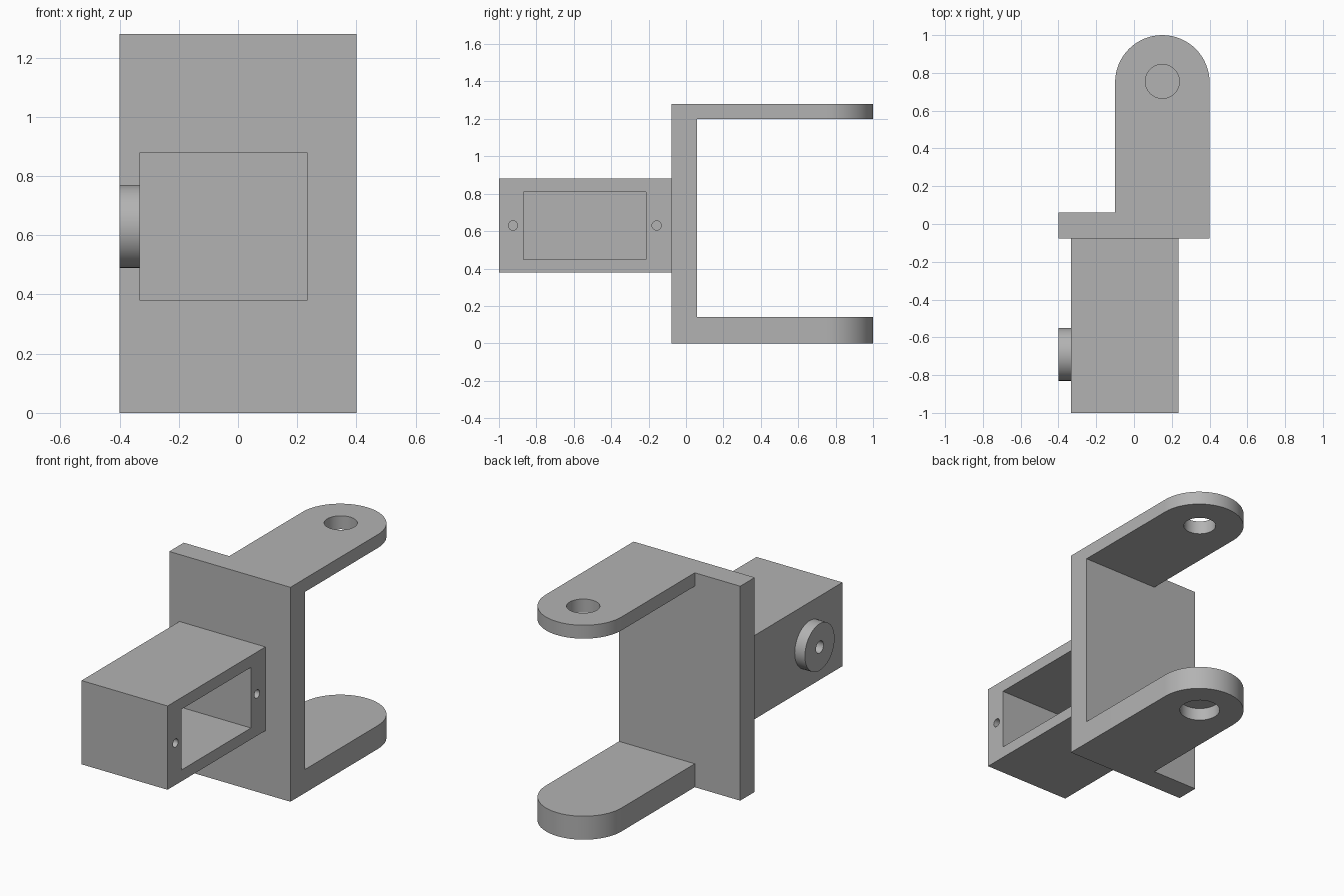
import bpy
import bmesh
from math import pi, cos, sin, radians
from mathutils import Matrix

default = bpy.data.objects.get("Cube")
if default:
    bpy.data.objects.remove(default)

GREY = (0.45, 0.45, 0.45, 1.0)
grey = bpy.data.materials.new("plain grey")
grey.use_nodes = True
grey.diffuse_color = GREY
grey.node_tree.nodes["Principled BSDF"].inputs["Base Color"].default_value = GREY


def add_object(name, bm):
    bmesh.ops.recalc_face_normals(bm, faces=bm.faces)
    mesh = bpy.data.meshes.new(name)
    bm.to_mesh(mesh)
    bm.free()
    mesh.materials.append(grey)
    obj = bpy.data.objects.new(name, mesh)
    bpy.context.collection.objects.link(obj)
    return obj


def box(name, x, y, z):
    """Box from (min, max) pairs."""
    bm = bmesh.new()
    bmesh.ops.create_cube(bm, size=1)
    for v in bm.verts:
        v.co = [(lo + hi) / 2 + c * (hi - lo) for c, (lo, hi) in zip(v.co, (x, y, z))]
    return add_object(name, bm)


def cylinder(name, centre, radius, depth, axis="Z", sides=48):
    bm = bmesh.new()
    turn = Matrix.Rotation(pi / 2, 4, "Y") if axis == "X" else Matrix()
    bmesh.ops.create_cone(bm, cap_ends=True, segments=sides, radius1=radius,
                          radius2=radius, depth=depth,
                          matrix=Matrix.Translation(centre) @ turn)
    return add_object(name, bm)


def arm(name, z0, z1):
    """Straight bar with a half-round end, extruded upwards."""
    steps = 32
    outline = [(ARM_X - ARM_R, PLATE_BACK), (ARM_X + ARM_R, PLATE_BACK)]
    outline += [(ARM_X + ARM_R * cos(pi * i / steps), ARM_Y + ARM_R * sin(pi * i / steps))
                for i in range(steps + 1)]
    bm = bmesh.new()
    face = bm.faces.new([bm.verts.new((x, y, z0)) for x, y in outline])
    new = bmesh.ops.extrude_face_region(bm, geom=[face])["geom"]
    bmesh.ops.translate(bm, vec=(0, 0, z1 - z0),
                        verts=[g for g in new if isinstance(g, bmesh.types.BMVert)])
    return add_object(name, bm)


def finish(obj, cutters=()):
    """Cut the openings, apply them and smooth the round walls."""
    bpy.ops.object.select_all(action="DESELECT")
    bpy.context.view_layer.objects.active = obj
    obj.select_set(True)
    for cutter in cutters:
        mod = obj.modifiers.new("cut", "BOOLEAN")
        mod.operation = "DIFFERENCE"
        mod.solver = "EXACT"
        mod.object = cutter
        bpy.ops.object.modifier_apply(modifier=mod.name)
        bpy.data.objects.remove(cutter)
    bpy.ops.object.shade_smooth_by_angle(angle=radians(30))


PLATE_FRONT, PLATE_BACK = -0.077, 0.06
ARM_X, ARM_Y, ARM_R = 0.15, 0.75, 0.25
HOUSING_X = (-0.333, 0.235)
MID_Z, STUB_Y = 0.63, -0.69

# Upright plate
finish(box("plate", (-0.4, 0.4), (PLATE_FRONT, PLATE_BACK), (0, 1.28)))

# Upper arm with a through hole
finish(arm("upper_arm", 1.2, 1.28),
       [cylinder("upper_hole", (ARM_X, ARM_Y + 0.005, 1.24), 0.09, 0.3)])

# Lower arm with a blind recess underneath
finish(arm("lower_arm", 0, 0.14),
       [cylinder("lower_recess", (ARM_X, ARM_Y + 0.005, 0), 0.112, 0.15)])

# Hollow housing, open on its left, with two screw holes beside the opening
screws = [cylinder("screw_hole", (HOUSING_X[1], y, MID_Z), 0.025, 0.3, "X", 24)
          for y in (-0.925, -0.157)]
pocket = box("pocket", (-0.265, 0.4), (-0.87, -0.213), (0.448, 0.81))
finish(box("housing", HOUSING_X, (-1, PLATE_FRONT), (0.38, 0.88)), [pocket] + screws)

# Round pivot stub with a bore
finish(cylinder("pivot_stub", (-0.3665, STUB_Y, MID_Z), 0.14, 0.067, "X"),
       [cylinder("pivot_bore", (-0.3665, STUB_Y, MID_Z), 0.036, 0.2, "X", 24)])
